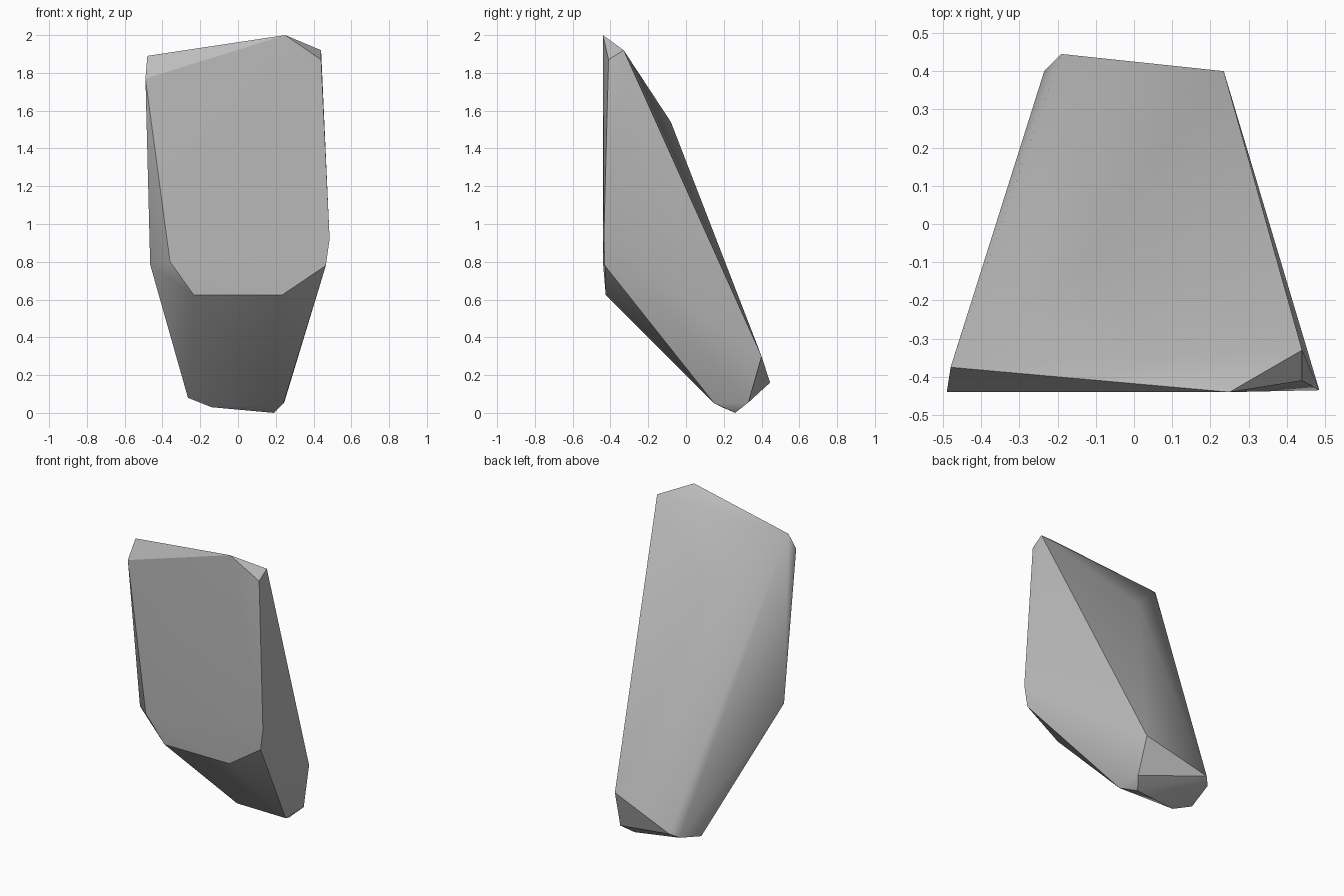
import bpy
import bmesh
import math

cube = bpy.data.objects.get("Cube")
if cube:
    bpy.data.objects.remove(cube, do_unlink=True)

# Stone colour
stone = bpy.data.materials.new("grey_stone")
stone.use_nodes = True
grey = (0.5, 0.5, 0.5, 1)
stone.diffuse_color = grey
bsdf = stone.node_tree.nodes["Principled BSDF"]
bsdf.inputs["Base Color"].default_value = grey
bsdf.inputs["Roughness"].default_value = 0.8

# Corners of each region of the shard
crown = [(0.25, -0.44, 2.0), (0.44, -0.33, 1.92), (0.44, -0.41, 1.87),
         (-0.48, -0.375, 1.89), (-0.49, -0.44, 1.77)]
front_chin = [(0.485, -0.435, 0.92), (0.465, -0.43, 0.78), (0.235, -0.425, 0.625),
              (-0.235, -0.425, 0.625), (-0.36, -0.44, 0.8), (-0.465, -0.35, 0.785)]
back_slope = [(-0.1, -0.08, 1.54), (0.235, 0.4, 0.3),
              (-0.19, 0.445, 0.16), (-0.235, 0.4, 0.13)]
foot = [(0.19, 0.26, 0.0), (0.24, 0.15, 0.05), (0.245, 0.33, 0.055),
        (0.17, 0.37, 0.15), (-0.265, 0.22, 0.08), (-0.14, 0.19, 0.03)]

# Wrap the corners in a convex skin
bm = bmesh.new()
for corner in crown + front_chin + back_slope + foot:
    bm.verts.new(corner)
hull = bmesh.ops.convex_hull(bm, input=bm.verts)
loose = [v for v in bm.verts if not v.link_faces]
bmesh.ops.delete(bm, geom=loose, context="VERTS")
bmesh.ops.recalc_face_normals(bm, faces=bm.faces)

mesh = bpy.data.meshes.new("rock_shard")
bm.to_mesh(mesh)
bm.free()
mesh.materials.append(stone)
shard = bpy.data.objects.new("rock_shard", mesh)
bpy.context.collection.objects.link(shard)

# Soften shallow bends, keep the chipped edges crisp
bpy.context.view_layer.objects.active = shard
shard.select_set(True)
bpy.ops.object.shade_smooth_by_angle(angle=math.radians(30))
